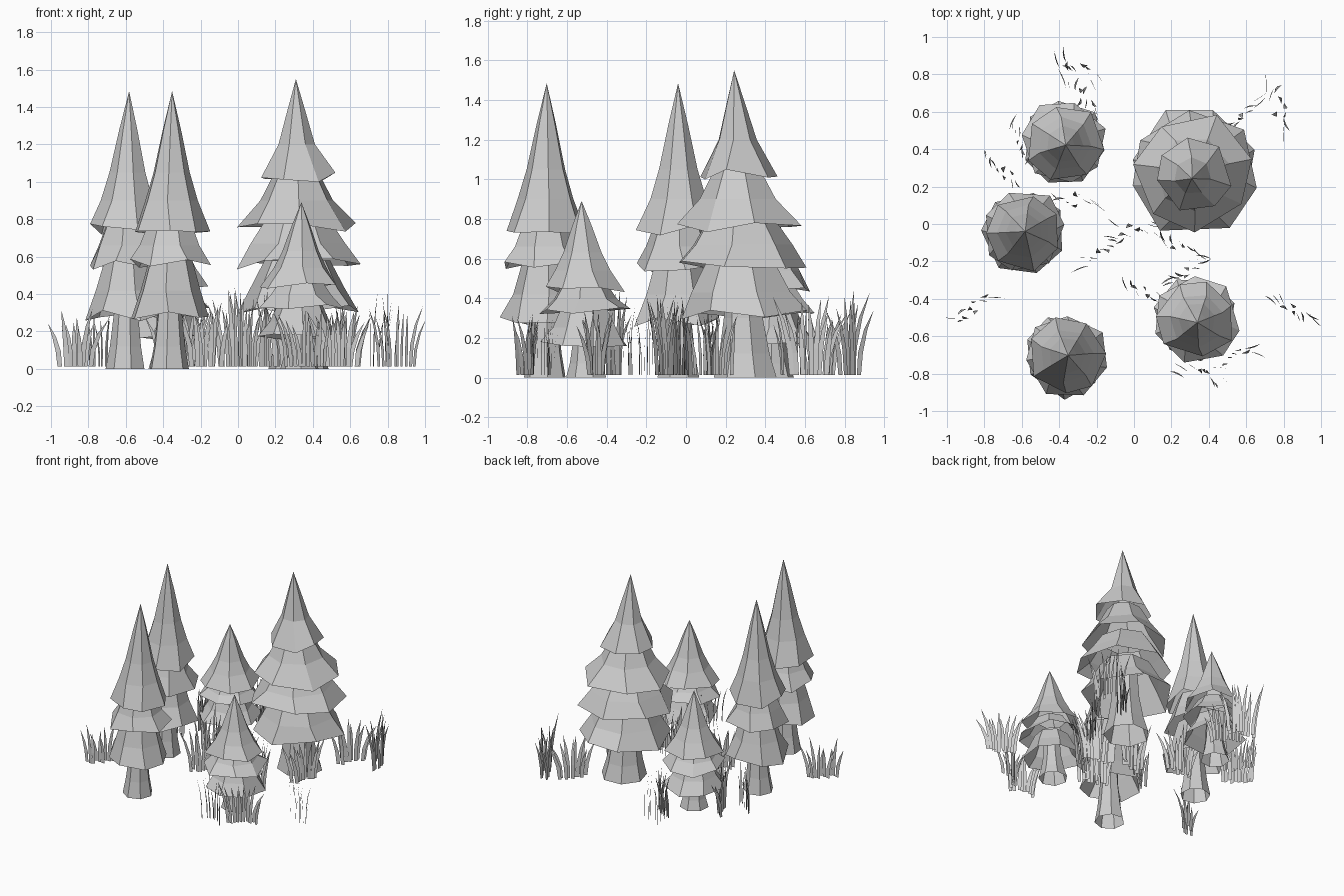
import bpy, bmesh, math, random
from mathutils import Vector

random.seed(4)
if "Cube" in bpy.data.objects:
    bpy.data.objects.remove(bpy.data.objects["Cube"], do_unlink=True)

grey = bpy.data.materials.new("plain_grey")
grey.use_nodes = True
grey.diffuse_color = (0.6, 0.6, 0.6, 1)
bsdf = grey.node_tree.nodes["Principled BSDF"]
bsdf.inputs["Base Color"].default_value = (0.6, 0.6, 0.6, 1)
bsdf.inputs["Roughness"].default_value = 0.9

SIDES = 7


def finish(bm, name, location):
    mesh = bpy.data.meshes.new(name)
    bm.to_mesh(mesh)
    bm.free()
    mesh.materials.append(grey)
    obj = bpy.data.objects.new(name, mesh)
    obj.location = location
    bpy.context.collection.objects.link(obj)
    return obj


def lathe(name, profile, place, lean, twist, squash, ragged=False):
    """Open seven-sided shell through (radius, height) rings, with a ragged hem if asked."""
    bm = bmesh.new()
    rings = []
    for k, (r, z) in enumerate(profile):
        count = 1 if r == 0 else SIDES
        ring = []
        for i in range(count):
            a = twist + math.tau * i / SIDES
            rr, zz = r, z
            if ragged and k == 0:
                a += random.uniform(-0.12, 0.12)
                rr *= random.uniform(0.92, 1.05)
                zz += random.uniform(-0.03, 0.03)
            shift = Vector(lean) * zz
            ring.append(bm.verts.new((rr * math.cos(a) + shift.x,
                                      rr * math.sin(a) + shift.y, zz * squash)))
        rings.append(ring)
    for low, high in zip(rings, rings[1:]):
        for i in range(SIDES):
            j = (i + 1) % SIDES
            if len(high) == 1:
                bm.faces.new((low[i], low[j], high[0]))
            else:
                bm.faces.new((low[i], low[j], high[j], high[i]))
    return finish(bm, name, place)


# Foliage tiers, each listed from its hem up to its top
SLIM = [
    [(0.225, 0.285), (0.165, 0.42), (0.12, 0.58)],
    [(0.23, 0.56), (0.165, 0.66), (0.11, 0.80)],
    [(0.21, 0.745), (0.145, 0.90), (0.10, 1.05), (0.05, 1.28), (0, 1.485)],
]
BROAD = [
    [(0.34, 0.315), (0.26, 0.43), (0.18, 0.58)],
    [(0.35, 0.56), (0.26, 0.67), (0.18, 0.79)],
    [(0.32, 0.75), (0.20, 0.90), (0.12, 1.05)],
    [(0.205, 1.02), (0.10, 1.20), (0.055, 1.36), (0, 1.55)],
]


def tree(name, x, y, tiers, r, lean, squash=1.0, turn=0.0):
    place = (x, y, 0)
    lathe(name + "_trunk", [(r, 0), (r * 0.8, 0.12), (r * 0.62, 0.3), (r * 0.56, 0.5)],
          place, lean, turn, squash)
    for n, tier in enumerate(tiers):
        lathe(f"{name}_foliage_{n + 1}", tier, place, lean,
              turn + n * math.pi / SIDES, squash, ragged=True)


tree("front_left_slim_tree", -0.37, -0.71, SLIM, 0.108, (0.012, 0.005), turn=0.1)
tree("side_slim_tree", -0.60, -0.04, SLIM, 0.108, (0.012, 0), turn=0.5)
tree("front_small_tree", 0.33, -0.50, SLIM, 0.105, (0.006, -0.018), squash=0.6, turn=0.3)
tree("back_small_tree", -0.38, 0.44, SLIM, 0.105, (0.01, -0.012), squash=0.6, turn=0.8)
tree("broad_tree", 0.325, 0.305, BROAD, 0.165, (-0.01, -0.04), turn=0.27)


def blade(bm, base, along, out, height, bend, sway):
    """One tapering strip that curves over towards its tip."""
    rows = []
    for t, half in ((0, 0.012), (0.35, 0.014), (0.7, 0.01)):
        c = base + Vector((0, 0, height * t)) + along * bend * t ** 2 + out * sway * t ** 3
        rows.append((bm.verts.new(c - along * half), bm.verts.new(c + along * half)))
    tip = bm.verts.new(base + Vector((0, 0, height)) + along * bend + out * sway)
    for (a, b), (c, d) in zip(rows, rows[1:]):
        bm.faces.new((a, b, d, c))
    bm.faces.new((rows[-1][0], rows[-1][1], tip))


def heading(degrees):
    a = math.radians(degrees)
    return Vector((math.cos(a), math.sin(a), 0))


def tuft(n, x, y, angle, tall):
    """Blades spread along a line, all turned the same way across it."""
    bm = bmesh.new()
    line, side = heading(angle), heading(angle + 90)
    count = 10
    for i in range(count):
        t = 2 * i / (count - 1) - 1
        base = line * t * 0.1 + side * random.uniform(-0.03, 0.03)
        facing = angle - 35 + random.uniform(-8, 8)
        bend = t * 0.07 + random.uniform(-0.03, 0.03)
        blade(bm, base, heading(facing), heading(facing + 90),
              tall * random.uniform(0.68, 1.02), bend, random.uniform(-0.03, 0.03))
    finish(bm, f"grass_tuft_{n}", (x, y, 0.012))


# Grass tufts: x, y, heading in degrees, height
TUFTS = [
    (-0.30, 0.83, -20, 0.42), (-0.28, 0.68, -50, 0.32), (0.58, 0.57, 60, 0.34),
    (0.77, 0.63, -60, 0.4), (-0.72, 0.28, -30, 0.32), (-0.61, 0.43, -60, 0.32),
    (-0.32, 0.12, 10, 0.38), (-0.18, -0.15, 40, 0.36), (0.0, -0.03, 10, 0.44),
    (0.23, -0.12, -15, 0.4), (-0.87, -0.45, 40, 0.31), (0.06, -0.37, -20, 0.43),
    (0.28, -0.25, 40, 0.34), (0.85, -0.45, -20, 0.35), (0.36, -0.81, -10, 0.31),
    (0.54, -0.72, 30, 0.31), (0.48, 0.13, 70, 0.34),
]
for n, spec in enumerate(TUFTS):
    tuft(n + 1, *spec)
